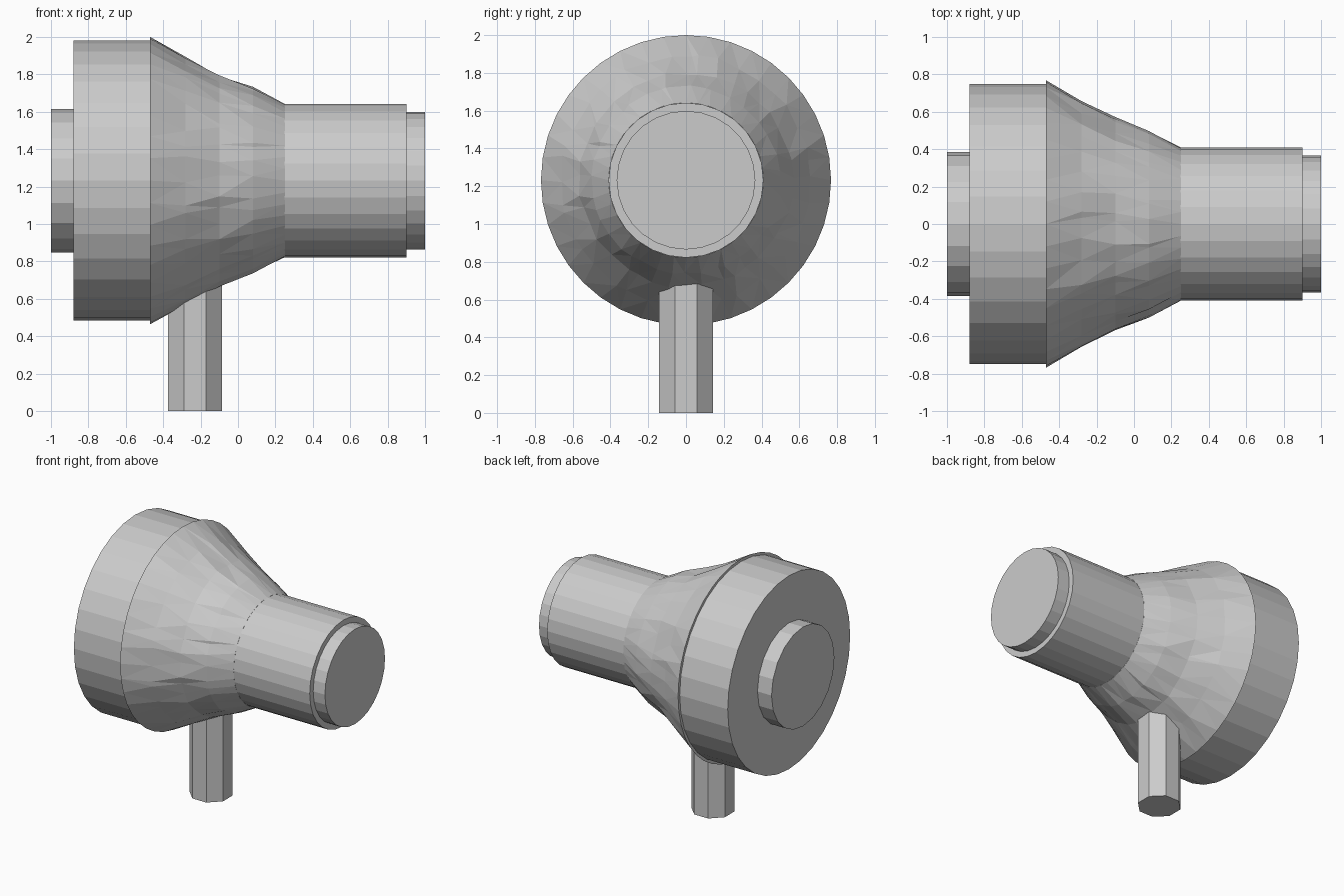
import bpy, bmesh, random
from math import sin, cos, pi
from mathutils import Vector

random.seed(4)
AXIS_Z = 1.232

if "Cube" in bpy.data.objects:
    bpy.data.objects.remove(bpy.data.objects["Cube"], do_unlink=True)

grey = bpy.data.materials.new("plain grey")
grey.use_nodes = True
grey.diffuse_color = (0.6, 0.6, 0.6, 1)
grey.node_tree.nodes["Principled BSDF"].inputs["Base Color"].default_value = (0.6, 0.6, 0.6, 1)


def lathe(name, profile, sides, origin, along, turn=0.0, crinkle=0.0):
    """Closed flat-faced solid turned from (position, radius) pairs along x or z."""
    bm = bmesh.new()
    rings = []
    for k, (pos, radius) in enumerate(profile):
        inner = 0 < k < len(profile) - 1
        ring = []
        for i in range(sides):
            a = turn + 2 * pi * i / sides
            r = radius
            if inner and crinkle:
                r *= 1 + random.uniform(-crinkle, crinkle)
                a += random.uniform(-0.4, 0.4) * 2 * pi / sides
            u, v = r * cos(a), r * sin(a)
            co = (pos, u, v) if along == "x" else (u, v, pos)
            ring.append(bm.verts.new(Vector(co) + Vector(origin)))
        rings.append(ring)
    for lower, upper in zip(rings, rings[1:]):
        for i in range(sides):
            j = (i + 1) % sides
            bm.faces.new((lower[i], lower[j], upper[j], upper[i]))
    bm.faces.new(rings[0][::-1])
    bm.faces.new(rings[-1])
    if crinkle:
        bmesh.ops.triangulate(bm, faces=[f for f in bm.faces if len(f.verts) == 4])
    bmesh.ops.recalc_face_normals(bm, faces=bm.faces)
    mesh = bpy.data.meshes.new(name)
    bm.to_mesh(mesh)
    bm.free()
    mesh.materials.append(grey)
    obj = bpy.data.objects.new(name, mesh)
    bpy.context.collection.objects.link(obj)
    return obj


body = (0, 0, AXIS_Z)

# Wide end: small disc and broad rim
lathe("end_disc", [(-1.0, 0.384), (-0.86, 0.384)], 20, body, "x", pi / 2)
lathe("wide_rim", [(-0.88, 0.748), (-0.46, 0.748)], 32, body, "x", pi / 2)

# Crinkled funnel between the rim and the barrel
lathe("funnel", [(-0.47, 0.768), (-0.28, 0.66), (-0.1, 0.565), (0.08, 0.495), (0.25, 0.41)],
      40, body, "x", pi / 2, crinkle=0.016)

# Narrow end: barrel and its cap
lathe("barrel", [(0.24, 0.41), (0.64, 0.41), (0.9, 0.41)], 28, body, "x", pi / 2)
lathe("barrel_cap", [(0.88, 0.367), (1.0, 0.367)], 28, body, "x", pi / 2)

# Octagonal stem standing on the ground and running up into the funnel
lathe("stem", [(0, 0.155), (0.72, 0.155)], 8, (-0.23, 0, 0), "z", pi / 8)
